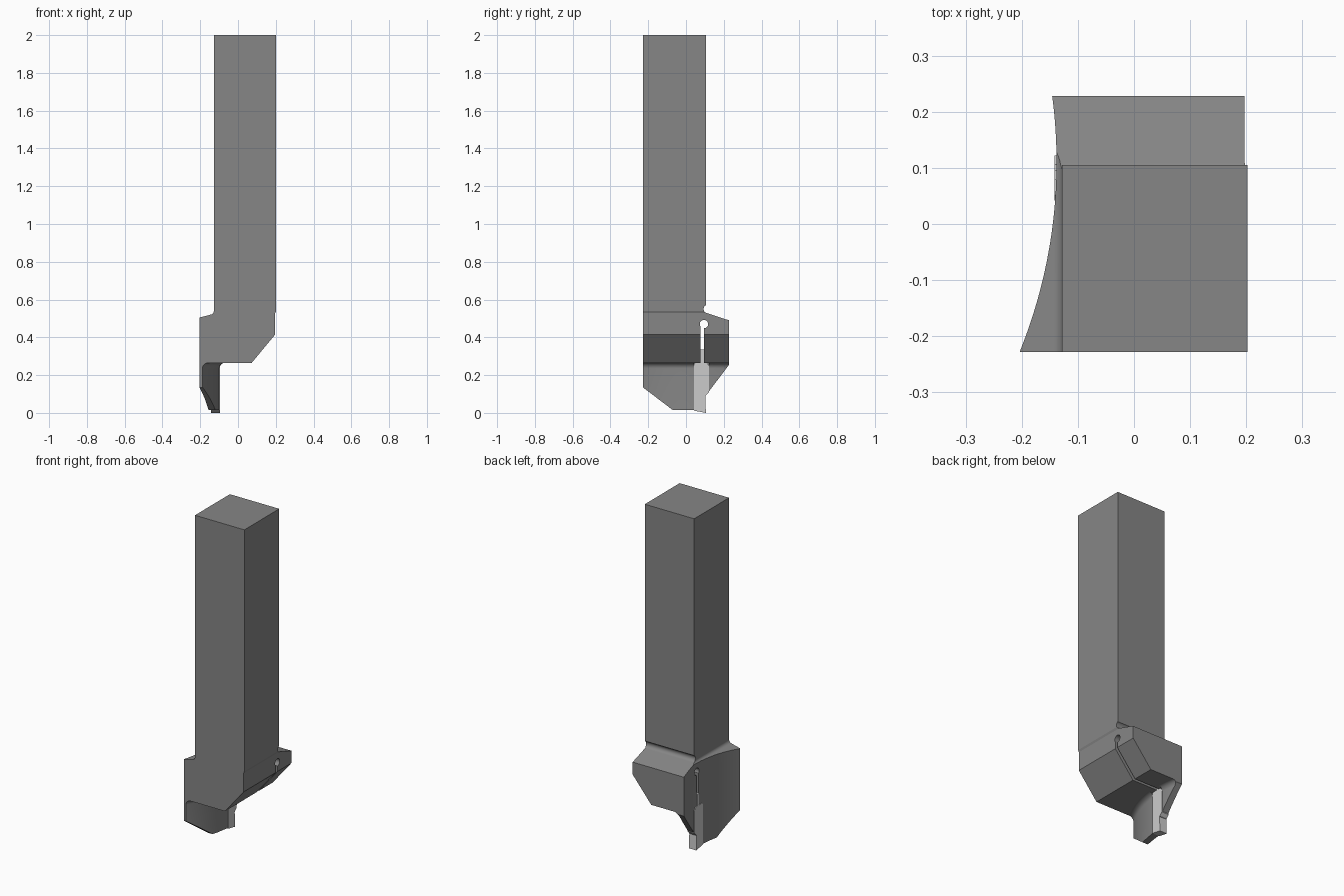
import bpy, bmesh, math

if "Cube" in bpy.data.objects:
    bpy.data.objects.remove(bpy.data.objects["Cube"])


def loft(name, rings):
    """Closed solid through a list of equal-length point rings."""
    bm = bmesh.new()
    vs = [[bm.verts.new(p) for p in r] for r in rings]
    n = len(vs[0])
    for a, b in zip(vs, vs[1:]):
        for i in range(n):
            j = (i + 1) % n
            bm.faces.new((a[i], a[j], b[j], b[i]))
    bm.faces.new(vs[0])
    bm.faces.new(vs[-1])
    bmesh.ops.recalc_face_normals(bm, faces=bm.faces)
    me = bpy.data.meshes.new(name)
    bm.to_mesh(me)
    bm.free()
    ob = bpy.data.objects.new(name, me)
    bpy.context.collection.objects.link(ob)
    return ob


def side_prism(name, pts, x0, x1):
    return loft(name, [[(x, y, z) for y, z in pts] for x in (x0, x1)])


def boolean(ob, cutter, op):
    m = ob.modifiers.new(op, 'BOOLEAN')
    m.operation, m.solver, m.object = op, 'EXACT', cutter
    bpy.context.view_layer.objects.active = ob
    bpy.ops.object.modifier_apply(modifier=m.name)
    bpy.data.objects.remove(cutter)


def fillet(cx, cy, r, a0, a1, n=12):
    """Points on a circle between two angles in degrees."""
    angles = [math.radians(a0 + (a1 - a0) * i / n) for i in range(n + 1)]
    return [(cx + r * math.cos(a), cy + r * math.sin(a)) for a in angles]


def arc(vx, vy, r, n=40):
    """Plan-view arc bulging to +x, its apex at (vx, vy)."""
    ys = [-0.3 + 0.6 * i / n for i in range(n + 1)]
    return [(vx - r + math.sqrt(r * r - (y - vy) ** 2), y) for y in ys]


def paint(ob, name, v):
    mat = bpy.data.materials.new(name)
    mat.diffuse_color = (v, v, v, 1)
    mat.use_nodes = True
    mat.node_tree.nodes["Principled BSDF"].inputs["Base Color"].default_value = mat.diffuse_color
    ob.data.materials.clear()
    ob.data.materials.append(mat)


# Holder: front outline crossed with side outline
front = [(-0.128, 2), (0.202, 2), (0.202, 0.54), (0.197, 0.528), (0.197, 0.415),
         (-0.03, 0.141), (-0.03, -0.05), (-0.203, -0.05), (-0.203, 0.505)]
front += fillet(-0.148, 0.54, 0.02, -75, 0)
side = [(-0.228, 2.1), (0.105, 2.1)] + fillet(0.115, 0.55, 0.022, 117, 252, 20)
side += [(0.228, 0.49), (0.228, 0.255), (0.1, 0.085), (0.1, 0.015),
         (-0.07, 0.015), (-0.228, 0.135)]
holder = loft("holder", [[(x, y, z) for x, z in front] for y in (-0.3, 0.3)])
boolean(holder, side_prism("side_outline", side, -0.3, 0.3), 'INTERSECT')

# Hollow curved outer face of head and blade
outer = arc(-0.138, 0.11, 0.9) + [(-0.6, 0.3), (-0.6, -0.3)]
boolean(holder, loft("outer_cut", [[(x, y, z) for x, y in outer] for z in (-0.1, 0.6)]),
        'DIFFERENCE')

# Space beside the blade, with a fillet under the head
inner = arc(-0.097, 0.1, 0.636)
levels = [(0, -0.1)] + fillet(0.03, 0.235, 0.03, 180, 90)
rings = [[(x + d, y, z) for x, y in inner] + [(0.4, 0.3, z), (0.4, -0.3, z)]
         for d, z in levels]
boolean(holder, loft("inner_cut", rings), 'DIFFERENCE')

# Clamping slot, relief hole and insert pocket through the fillet
slot = [(0.078, 0.25), (0.095, 0.25), (0.095, 0.47), (0.078, 0.47)]
hole = fillet(0.095, 0.47, 0.022, 0, 348.75, 31)
pocket = [(0.042, 0.2), (0.122, 0.2), (0.122, 0.2645), (0.042, 0.2645)]
for pts, x0 in ((slot, -0.4), (hole, -0.4), (pocket, -0.096)):
    boolean(holder, side_prism("slot_cut", pts, x0, 0.4), 'DIFFERENCE')
paint(holder, "dark_steel", 0.24)

# Cutting insert
tip = [(0.042, 0.012), (0.105, 0), (0.103, 0.09), (0.122, 0.11), (0.122, 0.245),
       (0.106, 0.265), (0.095, 0.265), (0.095, 0.335), (0.078, 0.335),
       (0.078, 0.265), (0.052, 0.265), (0.042, 0.255)]
insert = side_prism("cutting_insert", tip, -0.142, -0.094)
paint(insert, "light_metal", 0.6)

# Smooth only the curved faces
bpy.ops.object.select_all(action='DESELECT')
holder.select_set(True)
bpy.context.view_layer.objects.active = holder
bpy.ops.object.shade_smooth_by_angle(angle=math.radians(10))
